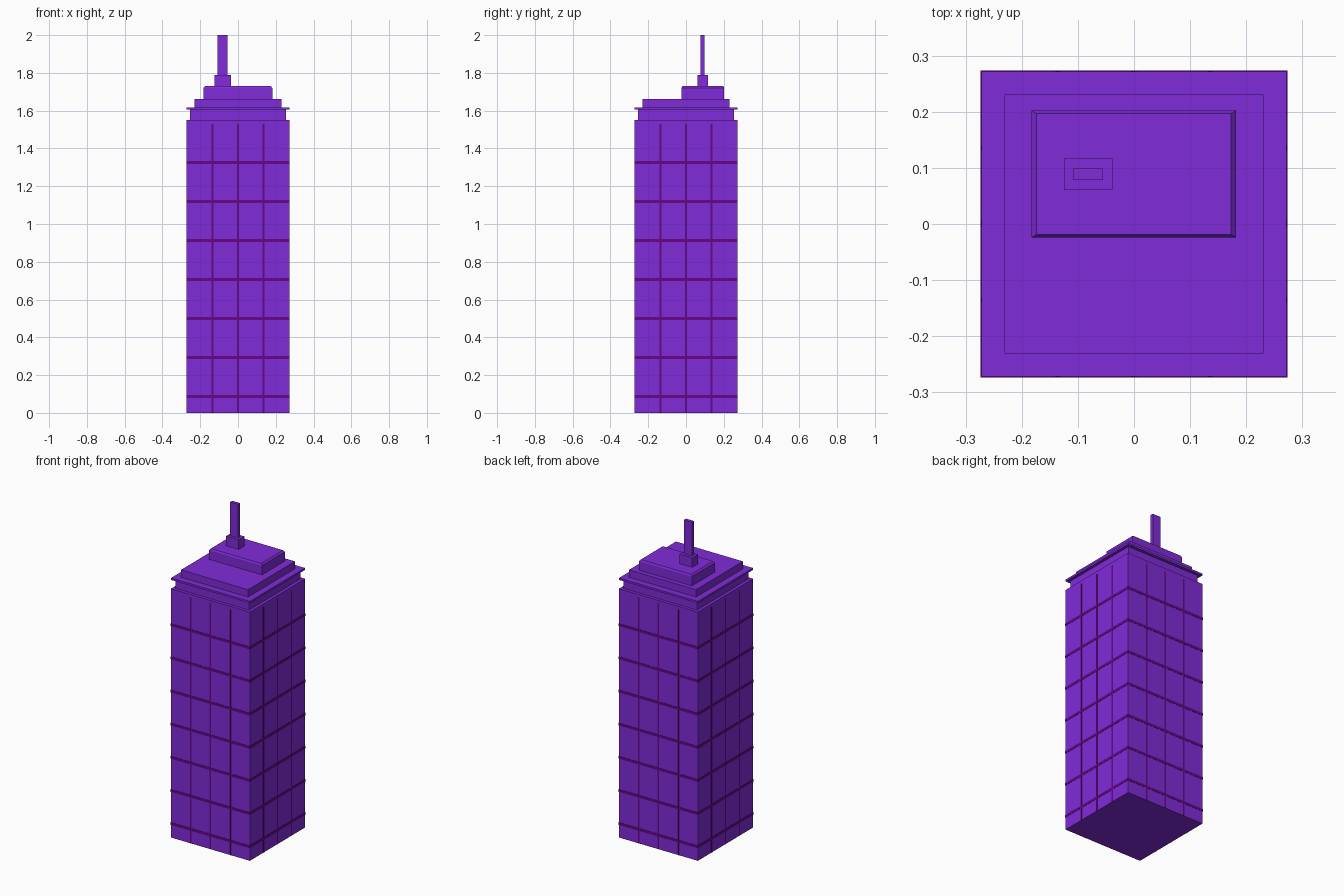
import bpy, bmesh

if "Cube" in bpy.data.objects:
    bpy.data.objects.remove(bpy.data.objects["Cube"])


def material(name, rgb):
    m = bpy.data.materials.new(name)
    m.diffuse_color = (*rgb, 1)
    m.use_nodes = True
    m.node_tree.nodes["Principled BSDF"].inputs["Base Color"].default_value = m.diffuse_color
    return m


PURPLE = material("purple", (0.216, 0.025, 0.694))
TRIM = material("dark_trim", (0.13, 0.002, 0.24))


def box(name, x, y, z, mat=PURPLE, inset=None):
    """Box from (min, max) ranges; inset = (dx, dy, dz) chamfers the top rim."""
    bm = bmesh.new()
    levels = [(z[0], 0, 0), (z[1], 0, 0)]
    if inset:
        dx, dy, dz = inset
        levels = [(z[0], 0, 0), (z[1] - dz, 0, 0), (z[1], dx, dy)]
    rings = []
    for h, dx, dy in levels:
        x0, x1, y0, y1 = x[0] + dx, x[1] - dx, y[0] + dy, y[1] - dy
        rings.append([bm.verts.new((px, py, h)) for px, py in
                      ((x0, y0), (x1, y0), (x1, y1), (x0, y1))])
    for a, b in zip(rings, rings[1:]):
        for i in range(4):
            j = (i + 1) % 4
            bm.faces.new((a[i], a[j], b[j], b[i]))
    bm.faces.new(rings[0][::-1])
    bm.faces.new(rings[-1])
    me = bpy.data.meshes.new(name)
    bm.to_mesh(me)
    bm.free()
    ob = bpy.data.objects.new(name, me)
    bpy.context.collection.objects.link(ob)
    me.materials.append(mat)
    return ob


def square(name, r, z, mat=PURPLE):
    return box(name, (-r, r), (-r, r), z, mat)


# Tower shaft and stepped crown
R = 0.272
square("tower_shaft", R, (0, 1.55))
square("recessed_neck", 0.253, (1.55, 1.605))
square("cornice_slab", R, (1.605, 1.617))
square("roof_step", 0.231, (1.617, 1.663))

# Off-centre penthouse with chamfered rim, and the mast
box("penthouse", (-0.183, 0.182), (-0.024, 0.202), (1.663, 1.73), inset=(0.009, 0.005, 0.01))
box("mast_base", (-0.125, -0.038), (0.061, 0.117), (1.73, 1.79))
box("mast", (-0.109, -0.055), (0.078, 0.099), (1.79, 2.0))

# Floor bands around the shaft
P = R + 0.0015
for i in range(7):
    zc = 0.087 + i * 0.2065
    square(f"floor_band_{i + 1}", P, (zc - 0.008, zc + 0.008), TRIM)

# Vertical strips, three on each side
W, Q = 0.005, R + 0.001
for i, c in enumerate((-0.136, 0, 0.136)):
    for side, s in (("low", -1), ("high", 1)):
        depth = sorted((s * (R - 0.004), s * Q))
        box(f"vertical_strip_y_{side}_{i + 1}", (c - W, c + W), depth, (0, 1.53), TRIM)
        box(f"vertical_strip_x_{side}_{i + 1}", depth, (c - W, c + W), (0, 1.53), TRIM)
